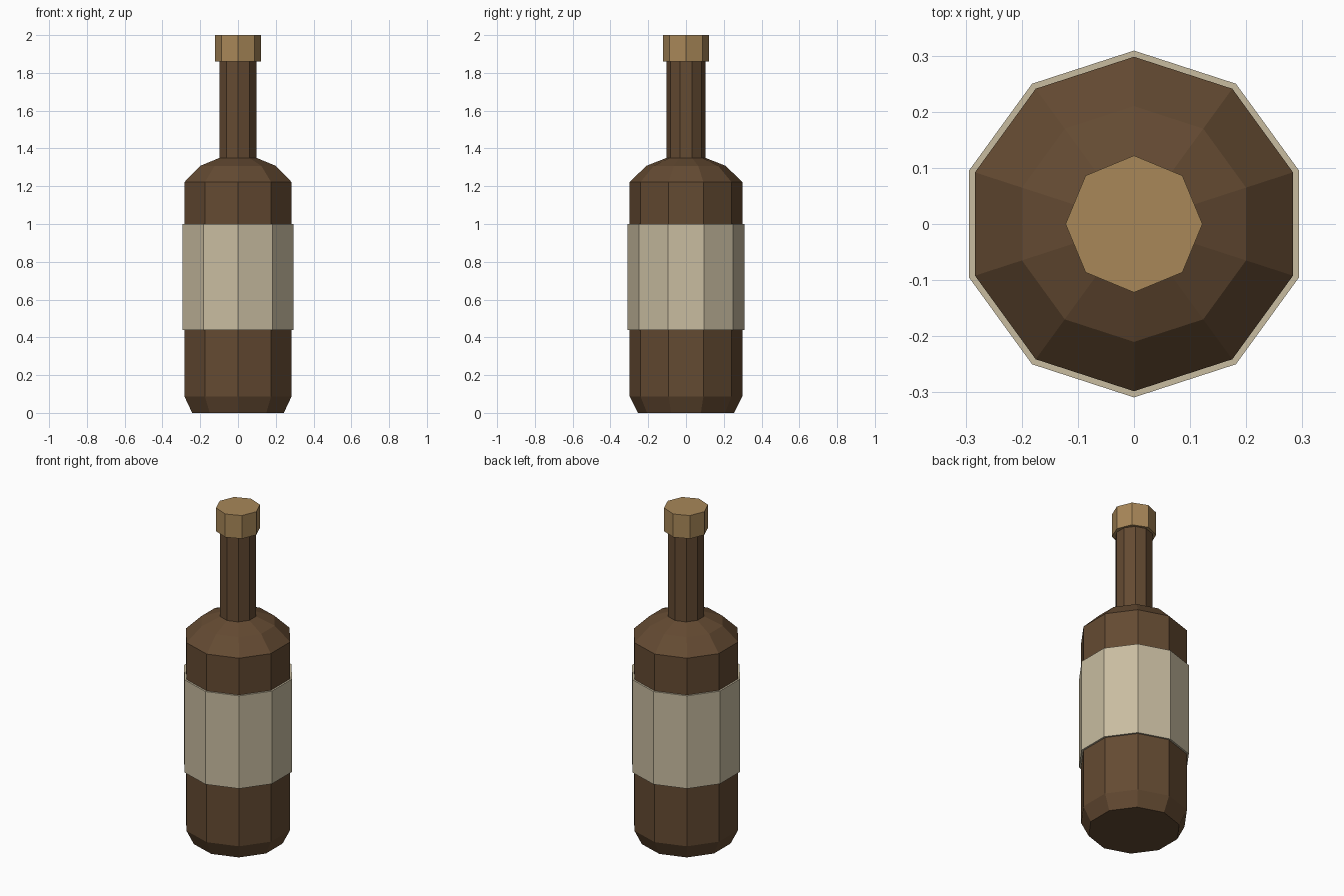
import bpy, bmesh, math

if "Cube" in bpy.data.objects:
    bpy.data.objects.remove(bpy.data.objects["Cube"])


def material(name, rgb):
    m = bpy.data.materials.new(name)
    m.diffuse_color = (*rgb, 1.0)
    m.use_nodes = True
    m.node_tree.nodes["Principled BSDF"].inputs["Base Color"].default_value = m.diffuse_color
    return m


def lathe(name, profile, sides, mat, closed=False):
    """Revolve (radius, z) points into a faceted solid with corners on the y axis."""
    bm = bmesh.new()
    rings = []
    for r, z in profile:
        ring = []
        for i in range(sides):
            a = math.pi / 2 + 2 * math.pi * i / sides
            ring.append(bm.verts.new((r * math.cos(a), r * math.sin(a), z)))
        rings.append(ring)
    pairs = list(zip(rings, rings[1:]))
    if closed:
        pairs.append((rings[-1], rings[0]))
    else:
        bm.faces.new(rings[0])
        bm.faces.new(rings[-1])
    for lo, hi in pairs:
        for i in range(sides):
            j = (i + 1) % sides
            bm.faces.new((lo[i], lo[j], hi[j], hi[i]))
    bmesh.ops.recalc_face_normals(bm, faces=bm.faces)
    mesh = bpy.data.meshes.new(name)
    bm.to_mesh(mesh)
    bm.free()
    mesh.materials.append(mat)
    obj = bpy.data.objects.new(name, mesh)
    bpy.context.collection.objects.link(obj)
    return obj


brown = material("brown_glass", (0.127, 0.069, 0.032))
cream = material("cream_paper", (0.578, 0.503, 0.352))
tan = material("tan_cork", (0.392, 0.242, 0.098))

# Bottle: chamfered base, straight body, two-step shoulder, neck
lathe("bottle", [(0.255, 0), (0.298, 0.087), (0.298, 1.222), (0.21, 1.308),
                 (0.103, 1.35), (0.103, 1.87)], 10, brown)

# Paper label: thin band around the body
lathe("label", [(0.309, 0.44), (0.309, 1.0), (0.297, 1.0), (0.297, 0.44)],
      10, cream, closed=True)

# Cork cap
lathe("cap", [(0.122, 1.86), (0.122, 2.0)], 8, tan)
